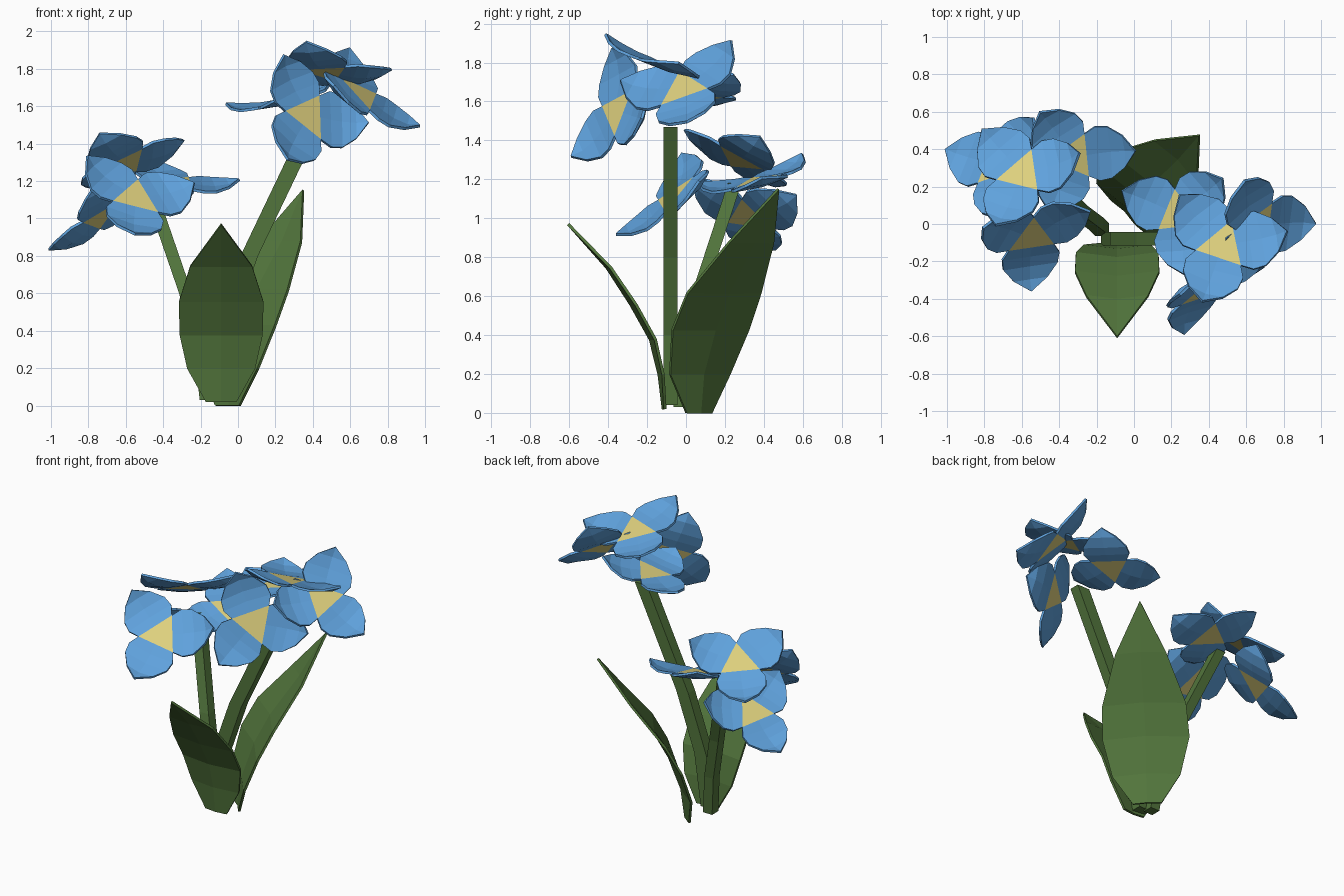
import bpy
import bmesh
from math import cos, sin, pi
from mathutils import Vector, Matrix

cube = bpy.data.objects.get("Cube")
if cube:
    bpy.data.objects.remove(cube)


def material(name, rgb):
    mat = bpy.data.materials.new(name)
    mat.use_nodes = True
    mat.diffuse_color = (*rgb, 1)
    bsdf = mat.node_tree.nodes["Principled BSDF"]
    bsdf.inputs["Base Color"].default_value = (*rgb, 1)
    bsdf.inputs["Roughness"].default_value = 0.8
    return mat


BLUE = material("petal blue", (0.115, 0.36, 0.72))
YELLOW = material("centre yellow", (0.74, 0.64, 0.21))
GREEN = material("leaf green", (0.084, 0.178, 0.045))


def finish(name, bm, mats, thickness=0):
    mesh = bpy.data.meshes.new(name)
    bm.to_mesh(mesh)
    bm.free()
    for m in mats:
        mesh.materials.append(m)
    ob = bpy.data.objects.new(name, mesh)
    bpy.context.collection.objects.link(ob)
    if thickness:
        mod = ob.modifiers.new("thickness", "SOLIDIFY")
        mod.thickness = thickness
        mod.offset = -1
    return ob


def strip(bm, rows):
    """Join rows of left, middle, right vertices; the last row is one tip."""
    for a, b in zip(rows, rows[1:]):
        for i in (0, 1):
            if len(b) == 1:
                bm.faces.new((a[i], a[i + 1], b[0]))
            else:
                bm.faces.new((a[i], a[i + 1], b[i + 1], b[i]))


# Petal profile: distance from centre, half width, height
BASE, BASE_WIDTH, REACH, CUP = 0.075, 0.13, 0.355, 0.057
PETAL = [(0.14, 0.165, -0.008), (0.21, 0.157, -0.004), (0.29, 0.097, 0.016)]


def floret(name, tips):
    """Three cupped petals round a yellow triangle, aimed at three tip points."""
    t = [Vector(p) for p in tips]
    mid = sum(t, Vector()) / 3
    n = (t[1] - t[0]).cross(t[2] - t[0]).normalized()
    turn = 1
    if n.z < 0:
        n, turn = -n, -1
    # Average the three tip directions, each turned back to the first
    u = Vector()
    for k, p in enumerate(t):
        u += Matrix.Rotation(-turn * k * 2 * pi / 3, 3, n) @ (p - mid)
    u.normalize()
    v = n.cross(u)
    size = sum((p - mid).length for p in t) / 3 / REACH
    origin = mid - n * CUP * size
    frame = Matrix((u, v, n)).transposed()

    bm = bmesh.new()

    def put(angle, r, w, h):
        local = Vector((r * cos(angle) - w * sin(angle), r * sin(angle) + w * cos(angle), h))
        return bm.verts.new(origin + frame @ local * size)

    angles = [k * 2 * pi / 3 for k in range(3)]
    corners = [put(a, BASE, BASE_WIDTH, 0) for a in angles]
    mids = [put(a, BASE, 0, 0) for a in angles]
    centre = bm.faces.new([x for k in range(3) for x in (mids[k], corners[k])])
    centre.material_index = 1
    for k, a in enumerate(angles):
        rows = [(corners[k], mids[k], corners[k - 1])]
        for r, w, h in PETAL:
            rows.append((put(a, r, w, h + 0.012), put(a, r + 0.01, 0, h), put(a, r, -w, h + 0.012)))
        rows.append((put(a, REACH, 0, CUP),))
        strip(bm, rows)
    bmesh.ops.recalc_face_normals(bm, faces=bm.faces)
    centre.normal_update()
    if centre.normal.dot(n) < 0:
        bmesh.ops.reverse_faces(bm, faces=bm.faces)
    return finish(name, bm, (BLUE, YELLOW), 0.015)


def stem(name, path, rx, ry):
    """Square stalk through the path points."""
    bm = bmesh.new()
    rings = [[bm.verts.new((x + i * rx, y + j * ry, z))
              for i, j in ((-1, -1), (1, -1), (1, 1), (-1, 1))] for x, y, z in path]
    for a, b in zip(rings, rings[1:]):
        for i in range(4):
            j = (i + 1) % 4
            bm.faces.new((a[i], a[j], b[j], b[i]))
    bm.faces.new(rings[0][::-1])
    bm.faces.new(rings[-1])
    return finish(name, bm, (GREEN,))


def leaf(name, outward, rows):
    """Creased blade: rows of midline x, y, z and half width."""
    out = Vector((*outward, 0)).normalized()
    side = Vector((out.y, -out.x, 0))
    bm = bmesh.new()
    grid = []
    for x, y, z, w in rows:
        p = Vector((x, y, z))
        if w:
            grid.append([bm.verts.new(q) for q in
                         (p - side * w, p + out * w * 0.12, p + side * w)])
        else:
            grid.append([bm.verts.new(p)])
    strip(bm, grid)
    return finish(name, bm, (GREEN,), 0.015)


# Left flower head
floret("left_front_floret", [(0.22, -0.4, 1.885), (0.71, -0.24, 1.48), (0.29, -0.57, 1.345)])
floret("left_top_floret", [(0.39, -0.38, 1.94), (0.83, -0.07, 1.815), (0.21, 0.16, 1.78)])
floret("left_outer_floret", [(0.57, 0.2, 1.925), (1.0, -0.01, 1.475), (0.52, -0.3, 1.73)])
floret("left_back_floret", [(-0.06, 0.16, 1.62), (0.48, 0.25, 1.75), (0.25, -0.26, 1.67)])

# Right flower head
floret("right_front_floret", [(-0.53, -0.335, 0.94), (-0.835, -0.03, 1.345), (-0.22, 0.04, 1.17)])
floret("right_top_floret", [(-0.84, 0.49, 1.18), (-0.74, 0.03, 1.445), (-0.27, 0.37, 1.44)])
floret("right_outer_floret", [(-0.99, 0.4, 0.86), (-0.55, 0.59, 1.11), (-0.77, 0.02, 1.2)])
floret("right_back_floret", [(0.02, 0.34, 1.2), (-0.55, 0.6, 1.345), (-0.41, 0.1, 1.195)])

# Stems
stem("left_stem", [(-0.13, -0.08, 0.04), (-0.08, -0.08, 0.4),
                   (0.06, -0.08, 0.8), (0.38, -0.08, 1.47)], 0.047, 0.036)
stem("right_stem", [(-0.17, -0.03, 0.03), (-0.2, 0, 0.3),
                    (-0.28, 0.06, 0.6), (-0.48, 0.25, 1.18)], 0.035, 0.035)

# Leaves
leaf("front_leaf", (0, -1), [
    (-0.09, -0.1, 0.02, 0.08), (-0.09, -0.11, 0.2, 0.18), (-0.09, -0.15, 0.38, 0.22),
    (-0.09, -0.25, 0.56, 0.225), (-0.09, -0.38, 0.75, 0.165), (-0.09, -0.6, 0.975, 0)])
leaf("back_leaf", (1, 1), [
    (-0.06, 0.06, 0.0, 0.09), (-0.05, 0.065, 0.2, 0.215), (0.0, 0.12, 0.43, 0.275),
    (0.075, 0.19, 0.62, 0.265), (0.22, 0.33, 0.88, 0.16), (0.345, 0.47, 1.155, 0)])
